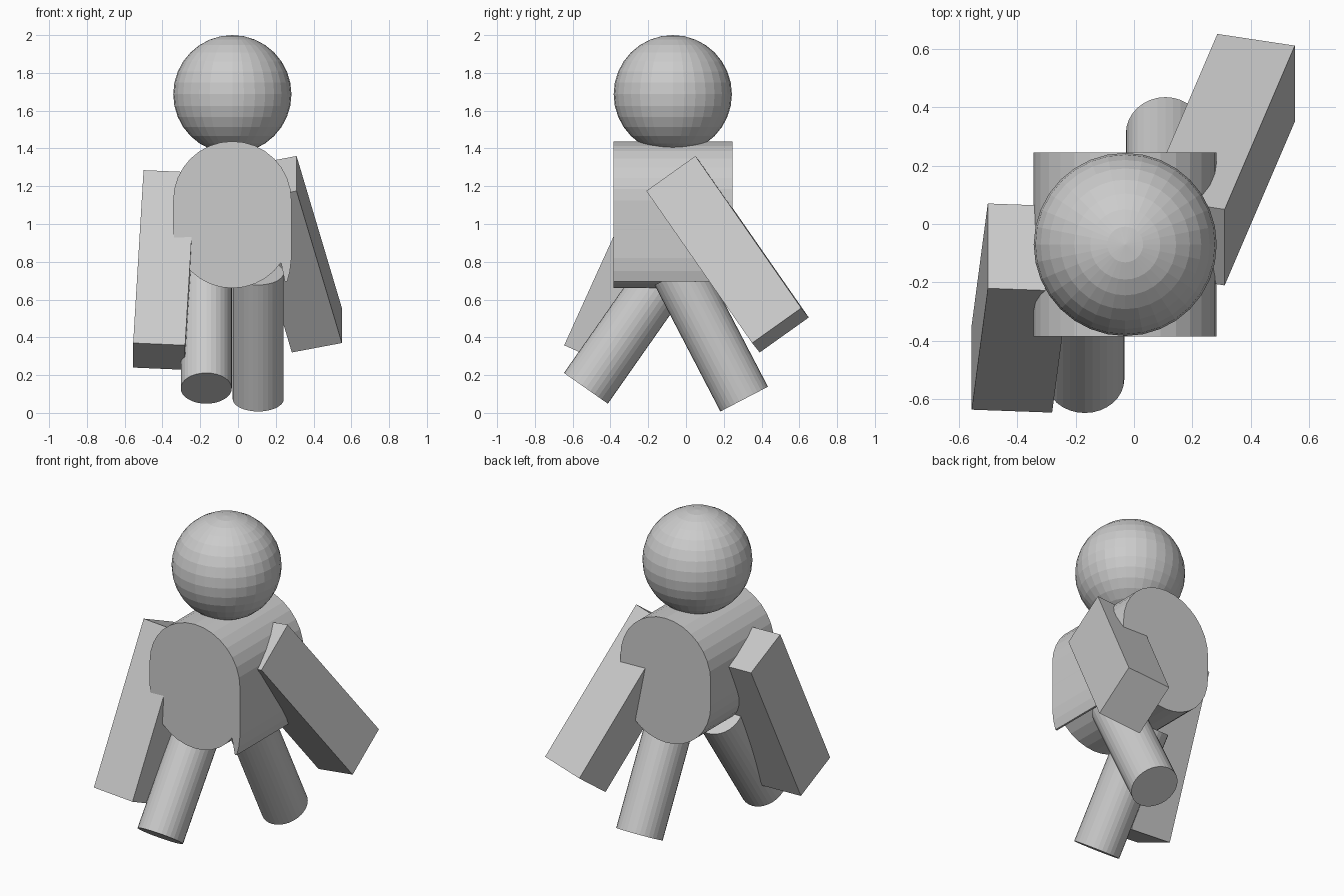
import bpy
import bmesh
from math import radians, sin, cos, pi
from mathutils import Vector, Matrix

cube = bpy.data.objects.get("Cube")
if cube:
    bpy.data.objects.remove(cube)

# One plain material
grey = bpy.data.materials.new("plain_grey")
grey.use_nodes = True
colour = (0.6, 0.6, 0.6, 1)
grey.diffuse_color = colour
grey.node_tree.nodes["Principled BSDF"].inputs["Base Color"].default_value = colour


def finish(bm, name):
    bmesh.ops.recalc_face_normals(bm, faces=bm.faces)
    mesh = bpy.data.meshes.new(name)
    bm.to_mesh(mesh)
    bm.free()
    mesh.materials.append(grey)
    obj = bpy.data.objects.new(name, mesh)
    bpy.context.collection.objects.link(obj)
    return obj


def extrude_profile(name, points, y0, y1):
    """Extrude an (x, z) outline from y0 to y1."""
    bm = bmesh.new()
    face = bm.faces.new([bm.verts.new((x, y0, z)) for x, z in points])
    result = bmesh.ops.extrude_face_region(bm, geom=[face])
    verts = [v for v in result["geom"] if isinstance(v, bmesh.types.BMVert)]
    bmesh.ops.translate(bm, verts=verts, vec=(0, y1 - y0, 0))
    if face.is_valid and len(bm.faces) == len(points) + 1:
        bm.faces.new(face.verts)
    return finish(bm, name)


def block(name, corner, width, depth, length):
    """Tilted box spanned by three edge vectors from one corner."""
    w, d, l = Vector(width), Vector(depth), Vector(length)
    centre = Vector(corner) + (w + d + l) / 2
    frame = Matrix((w, d, l)).transposed().to_4x4()
    bm = bmesh.new()
    bmesh.ops.create_cube(bm, size=1, matrix=Matrix.Translation(centre) @ frame)
    return finish(bm, name)


def leg(name, foot, tilt, length=0.755):
    """Cylinder rising from the foot centre, tilted about x."""
    bm = bmesh.new()
    bmesh.ops.create_cone(bm, cap_ends=True, segments=32, radius1=1, radius2=1, depth=1)
    bmesh.ops.translate(bm, verts=bm.verts, vec=(0, 0, 0.5))
    bmesh.ops.scale(bm, verts=bm.verts, vec=(0.135, 0.142, length))
    bm.transform(Matrix.Translation(foot) @ Matrix.Rotation(radians(tilt), 4, "X"))
    return finish(bm, name)


# Head
bm = bmesh.new()
bmesh.ops.create_uvsphere(bm, u_segments=32, v_segments=16, radius=0.313,
                          matrix=Matrix.Translation((-0.03, -0.07, 1.687)))
finish(bm, "head")

# Torso: rounded at top and bottom
radius, mid_x, front, back = 0.313, -0.03, -0.385, 0.245
outline = []
for start, z in ((0, 1.125), (pi, 0.973)):
    for i in range(17):
        a = start + pi * i / 16
        outline.append((mid_x + radius * cos(a), z + radius * sin(a)))
extrude_profile("torso", outline, front, back)

# Flap hanging from the left lower side of the torso
extrude_profile("torso_flap", [(0.283, 0.97), (0.283, 0.82), (0.275, 0.75), (0.26, 0.695),
                               (0.248, 0.695), (0.225, 0.81), (0.24, 0.9)], front, back)

# Arms
block("left_arm", (0.31, -0.21, 1.175), (-0.265, 0.04, -0.05), (0, 0.26, 0.185), (0.24, 0.56, -0.805))
block("right_arm", (-0.5, -0.22, 1.285), (0.275, -0.01, -0.012), (0, 0.29, -0.13), (-0.055, -0.415, -0.915))

# Legs
leg("left_leg", (0.107, 0.308, 0.073), 27.5)
leg("right_leg", (-0.168, -0.53, 0.13), -35)
